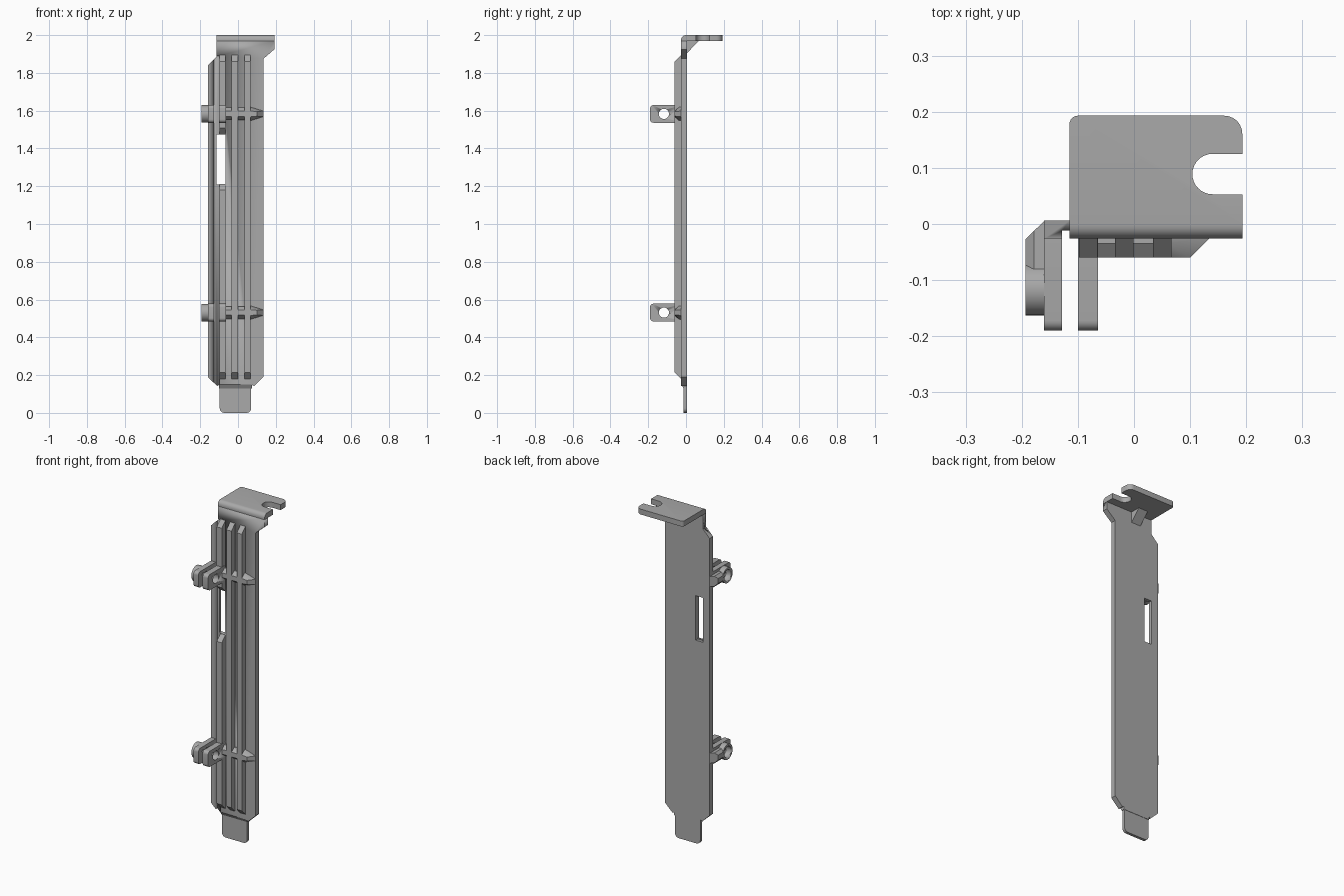
import bpy, bmesh, math
from mathutils import Vector

if "Cube" in bpy.data.objects:
    bpy.data.objects.remove(bpy.data.objects["Cube"], do_unlink=True)

metal = bpy.data.materials.new("bracket grey")
metal.use_nodes = True
GREY = (0.4, 0.4, 0.4, 1)
metal.diffuse_color = GREY
metal.node_tree.nodes["Principled BSDF"].inputs["Base Color"].default_value = GREY

FRONT, BACK, RIB = -0.026, 0.006, -0.06


def finish(name, bm):
    bmesh.ops.recalc_face_normals(bm, faces=bm.faces)
    me = bpy.data.meshes.new(name)
    bm.to_mesh(me)
    bm.free()
    ob = bpy.data.objects.new(name, me)
    bpy.context.collection.objects.link(ob)
    me.materials.append(metal)
    bpy.ops.object.select_all(action="DESELECT")
    ob.select_set(True)
    bpy.context.view_layer.objects.active = ob
    bpy.ops.object.shade_smooth_by_angle(angle=math.radians(30))
    return ob


def rounded(points, steps=6):
    """Outline whose points may carry a third value, the corner radius."""
    out = []
    for i, p in enumerate(points):
        c = Vector(p[:2])
        if len(p) == 2:
            out.append(c)
            continue
        a = c + (Vector(points[i - 1][:2]) - c).normalized() * p[2]
        b = c + (Vector(points[(i + 1) % len(points)][:2]) - c).normalized() * p[2]
        mid = a + b - c
        for k in range(steps + 1):
            t = math.pi / 2 * k / steps
            out.append(mid + (a - mid) * math.cos(t) + (b - mid) * math.sin(t))
    return out


def circle(u, v, r, n=32):
    return [(u + r * math.cos(math.tau * k / n), v + r * math.sin(math.tau * k / n)) for k in range(n)]


def prism_mesh(points, axis, lo, hi):
    place = {"x": lambda u, v, w: (w, u, v),
             "y": lambda u, v, w: (u, w, v),
             "z": lambda u, v, w: (u, v, w)}[axis]
    bm = bmesh.new()
    ends = [[bm.verts.new(place(p[0], p[1], w)) for p in points] for w in (lo, hi)]
    for ring in ends:
        bm.faces.new(ring)
    n = len(points)
    for i in range(n):
        j = (i + 1) % n
        bm.faces.new((ends[0][i], ends[0][j], ends[1][j], ends[1][i]))
    return bm


def prism(name, points, axis, lo, hi):
    return finish(name, prism_mesh(points, axis, lo, hi))


def hull(name, points):
    bm = bmesh.new()
    for p in points:
        bm.verts.new(p)
    bmesh.ops.convex_hull(bm, input=bm.verts)
    return finish(name, bm)


def rect(u0, u1, v0, v1):
    return [(u0, v0), (u1, v0), (u1, v1), (u0, v1)]


def cut(ob, points, axis, lo, hi):
    tool = prism("cutter", points, axis, lo, hi)
    mod = ob.modifiers.new("cut", "BOOLEAN")
    mod.operation, mod.solver, mod.object = "DIFFERENCE", "EXACT", tool
    bpy.context.view_layer.objects.active = ob
    bpy.ops.object.modifier_apply(modifier=mod.name)
    bpy.data.objects.remove(tool, do_unlink=True)


# Main plate with chamfered corners, side groove and through slot
plate = prism("main_plate", [
    (-0.097, 0.15), (0.07, 0.15), (0.085, 0.142), (0.135, 0.19), (0.135, 1.875), (0.193, 1.925),
    (0.193, 1.98), (-0.115, 1.98), (-0.115, 1.885), (-0.16, 1.84), (-0.16, 0.19), (-0.11, 0.142)],
    "y", FRONT, BACK)
cut(plate, rect(-0.128, -0.097, 0.1, 1.89), "y", -0.1, -0.012)
cut(plate, rect(-0.115, -0.066, 1.21, 1.475), "y", -0.1, 0.1)

# Bottom step and tongue
prism("bottom_step", [(FRONT, 0.151), (-0.013, 0.13), (BACK, 0.13), (BACK, 0.151)], "x", -0.1, 0.074)
prism("bottom_tongue", rounded([(-0.097, 0.135), (-0.097, 0, 0.025), (0.07, 0, 0.025), (0.07, 0.135)]),
      "y", -0.013, 0.004)

# Top flange with open screw notch and a rounded front edge
notch = [(0.14 + 0.036 * math.cos(a), 0.089 + 0.036 * math.sin(a))
         for a in [math.pi * (1.5 - k / 16) for k in range(17)]]
outline = rounded([(-0.115, FRONT), (0.193, FRONT)]) + [Vector((0.193, 0.053))]
outline += notch + rounded([(0.193, 0.125), (0.193, 0.193, 0.032), (-0.115, 0.193, 0.015), (-0.115, FRONT)])[:-1]
bm = prism_mesh(outline, "z", 1.968, 2.0)
front_edge = [e for e in bm.edges if all(abs(v.co.y - FRONT) < 1e-4 and v.co.z > 1.99 for v in e.verts)]
bmesh.ops.bevel(bm, geom=front_edge, offset=0.025, segments=6, profile=0.5, affect="EDGES")
finish("top_flange", bm)
cut(plate, [(FRONT - 0.01, 1.968), (BACK + 0.01, 1.968), (BACK + 0.01, 2.01), (FRONT - 0.01, 2.01)], "x", -0.3, 0.3)

# Brace under the flange
prism("flange_brace", [(0, 1.905), (BACK, 1.905), (0.068, 1.97), (0, 1.97)], "x", -0.04, 0.022)


# Long ribs with sloped ends; the first is broken by the slot
def rib(name, x, z0, z1):
    s = FRONT - RIB
    prism(name, [(-0.015, z0), (FRONT, z0), (RIB, z0 + s), (RIB, z1 - s), (FRONT, z1), (-0.015, z1)],
          "x", x, x + 0.033)


rib("rib_right_lower", -0.098, 0.18, 1.213)
rib("rib_right_upper", -0.098, 1.473, 1.895)
rib("rib_middle", -0.034, 0.18, 1.895)
rib("rib_left", 0.034, 0.18, 1.895)

# Two clip stations: crossbar, pointed end, two ears, nut boss and its arm
for label, c in (("lower", 0.531), ("upper", 1.583)):
    prism(label + "_crossbar", [(-0.02, c - 0.033), (-0.035, c - 0.033), (RIB, c - 0.014),
                                (RIB, c + 0.014), (-0.035, c + 0.033), (-0.02, c + 0.033)], "x", -0.07, 0.068)
    hull(label + "_crossbar_tip", [p for s in (-1, 1) for p in (
        (0.06, -0.02, c + s * 0.038), (0.06, -0.035, c + s * 0.038), (0.06, RIB, c + s * 0.016),
        (0.1, RIB, c + s * 0.012), (0.134, FRONT, c + s * 0.015), (0.134, -0.02, c + s * 0.015))])

    for side, x0, x1 in (("outer", -0.16, -0.128), ("inner", -0.1, -0.064)):
        ear = prism(f"{label}_{side}_ear", rounded([
            (-0.015, c - 0.047), (-0.19, c - 0.047, 0.018), (-0.19, c + 0.047, 0.018), (-0.015, c + 0.047)]),
            "x", x0, x1)
        cut(ear, circle(-0.117, c, 0.027), "x", x0 - 0.1, x1 + 0.1)

    boss = prism(label + "_nut_boss", circle(-0.117, c, 0.046), "x", -0.193, -0.159)
    cut(boss, circle(-0.117, c, 0.033), "x", -0.3, -0.1)
    hull(label + "_boss_arm", [p for s in (-1, 1) for p in (
        (-0.159, BACK, c + s * 0.03), (-0.159, -0.08, c + s * 0.03), (-0.178, -0.012, c + s * 0.03),
        (-0.178, -0.08, c + s * 0.03), (-0.193, -0.027, c + s * 0.015), (-0.193, -0.078, c + s * 0.015))])
